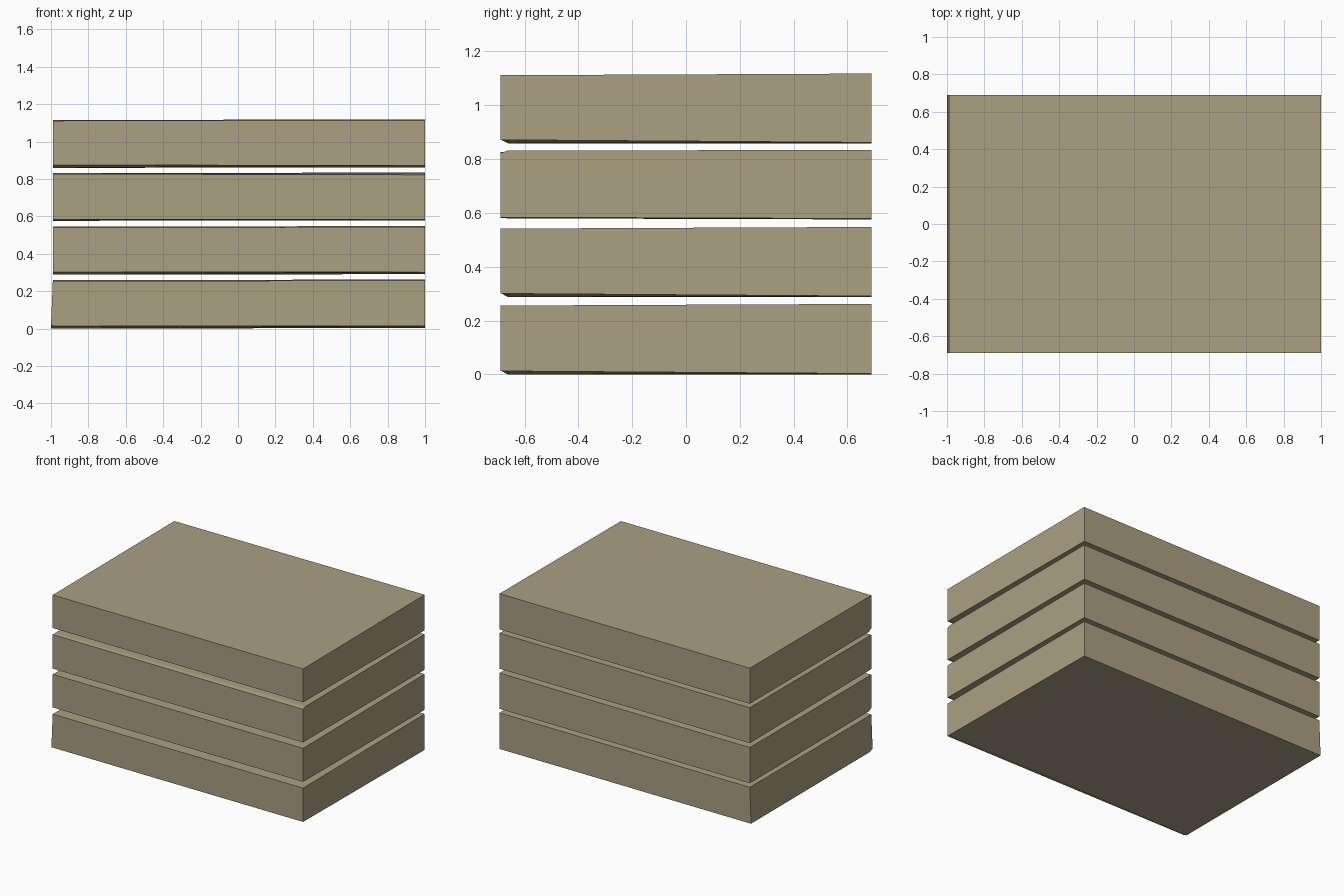
import bpy, bmesh

if "Cube" in bpy.data.objects:
    bpy.data.objects.remove(bpy.data.objects["Cube"])

mat = bpy.data.materials.new("dull tan")
mat.diffuse_color = (0.41, 0.35, 0.223, 1)
mat.use_nodes = True
mat.node_tree.nodes["Principled BSDF"].inputs["Base Color"].default_value = mat.diffuse_color

Y = 0.69      # half depth
CUT = -0.662  # where the worn front corner ends


def slab(name, z0, z1, worn, x_foot=-0.99):
    """Slightly irregular slab with one worn front corner:
    'bottom' wears the lower left corner, 'top' the upper right one."""
    lb = z0 + (0.0 if worn == "bottom" else 0.004)
    rt = z1 - 0.002
    # end profiles in (y, z), from front bottom round to front top
    left = [(-Y, z0 + 0.015), (CUT, lb), (Y, z0), (Y, z1 - 0.003),
            (CUT, z1 - 0.007), (-Y, z1 - 0.007)]
    right = [(-Y, z0 + 0.013), (CUT, z0 + 0.0125), (Y, z0 + 0.003), (Y, z1),
             (CUT, rt if worn == "top" else z1 - 0.006),
             (-Y, z1 - 0.012 if worn == "top" else z1 - 0.006)]
    if worn == "top":
        left[0] = (-Y, z0 + 0.006)
        right[0] = (-Y, z0 + 0.008)
        right[1] = (CUT, z0 + 0.008)
    bm = bmesh.new()
    mid = (z0 + z1) / 2
    a = [bm.verts.new((x_foot if z < mid else -0.99, y, z)) for y, z in left]
    b = [bm.verts.new((1.0, y, z)) for y, z in right]
    bm.faces.new(a)
    bm.faces.new(b[::-1])
    for i in range(6):
        j = (i + 1) % 6
        bm.faces.new((a[i], b[i], b[j], a[j]))
    bmesh.ops.recalc_face_normals(bm, faces=bm.faces)
    me = bpy.data.meshes.new(name)
    bm.to_mesh(me)
    bm.free()
    me.materials.append(mat)
    bpy.context.collection.objects.link(bpy.data.objects.new(name, me))


# four stacked slabs with narrow gaps
slab("slab_bottom", 0.0, 0.262, "bottom", -1.0)
slab("slab_lower_middle", 0.288, 0.548, "bottom")
slab("slab_upper_middle", 0.576, 0.834, "top")
slab("slab_top", 0.859, 1.118, "bottom")
